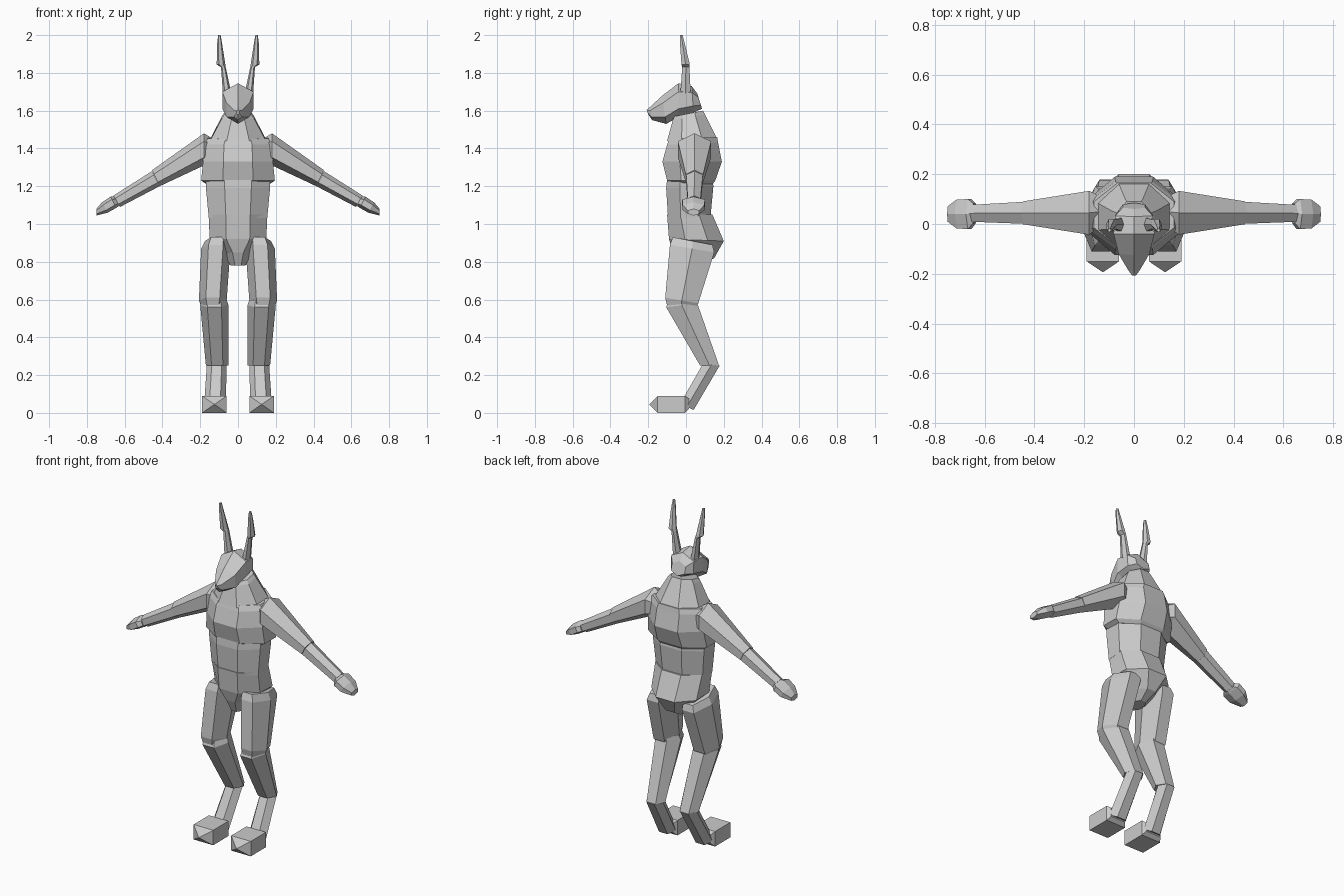
import bpy, bmesh
from math import cos, sin, pi
from mathutils import Vector


def loft(name, rings, sides, flat=True, mirror=False):
    """Skin a flat-shaded tube through rings of (end A, end B, half-width vector)."""
    bm = bmesh.new()
    angles = [2 * pi * (i + (0.5 if flat else 0)) / sides for i in range(sides)]
    ka = max(abs(cos(a)) for a in angles)
    kw = max(abs(sin(a)) for a in angles)
    loops = []
    for a, b, w in rings:
        a, b, w = Vector(a), Vector(b), Vector(w)
        mid, half = (a + b) / 2, (a - b) / 2
        loops.append([bm.verts.new(mid + half * cos(t) / ka + w * sin(t) / kw)
                      for t in angles])
    for lo, hi in zip(loops, loops[1:]):
        for i in range(sides):
            j = (i + 1) % sides
            bm.faces.new((lo[i], lo[j], hi[j], hi[i]))
    bm.faces.new(loops[0])
    bm.faces.new(loops[-1])
    bmesh.ops.recalc_face_normals(bm, faces=bm.faces)
    mesh = bpy.data.meshes.new(name)
    bm.to_mesh(mesh)
    bm.free()
    ob = bpy.data.objects.new(name, mesh)
    bpy.context.collection.objects.link(ob)
    if mirror:
        ob.modifiers.new("mirror", 'MIRROR').use_mirror_merge = False
    return ob


def side_rings(rows, cx=0):
    """Rows of (y, z, y, z, half width) seen from the side."""
    return [((cx, y0, z0), (cx, y1, z1), (w, 0, 0)) for y0, z0, y1, z1, w in rows]


def leg_rings(rows):
    """Rows of (y, z, y, z, inner x, outer x)."""
    return [((((i + o) / 2), y0, z0), ((i + o) / 2, y1, z1), ((o - i) / 2, 0, 0))
            for y0, z0, y1, z1, i, o in rows]


def arm_rings(rows):
    """Rows of (top x, top z, bottom x, bottom z, y centre, half depth)."""
    return [((x0, y, z0), (x1, y, z1), (0, w, 0)) for x0, z0, x1, z1, y, w in rows]


# Torso segments
loft("pelvis", side_rings([
    (-.10, 1.05, .14, 1.05, .155), (-.09, .92, .20, .91, .15),
    (-.07, .85, .15, .82, .07), (-.04, .78, .08, .78, .04)]), 8)
loft("waist", side_rings([
    (-.10, 1.24, .14, 1.24, .17), (-.105, 1.19, .145, 1.2, .17),
    (-.095, 1.03, .13, 1.04, .155)]), 8)
loft("chest", side_rings([
    (-.09, 1.45, .165, 1.46, .16), (-.10, 1.42, .17, 1.43, .18),
    (-.125, 1.33, .19, 1.33, .185), (-.10, 1.23, .155, 1.23, .195),
    (-.08, 1.22, .14, 1.21, .17)]), 8)
loft("neck", side_rings([
    (-.06, 1.57, .09, 1.60, .07), (-.07, 1.55, .10, 1.58, .085),
    (-.10, 1.44, .16, 1.46, .145)]), 8)

# Head, from the back of the skull to the snout tip
loft("head", side_rings([
    (.06, 1.69, .085, 1.61, .045), (.03, 1.73, .04, 1.59, .075),
    (-.04, 1.745, -.04, 1.565, .082), (-.125, 1.68, -.105, 1.53, .062),
    (-.19, 1.62, -.18, 1.55, .022), (-.208, 1.605, -.20, 1.58, .008)]), 6, flat=False)

# Ears
loft("ear", leg_rings([
    (-.03, 1.69, .025, 1.69, .035, .08), (-.02, 1.83, .018, 1.83, .065, .09),
    (-.024, 1.845, .02, 1.845, .067, .113), (-.033, 1.97, -.005, 1.95, .085, .11),
    (-.033, 2.0, -.018, 2.0, .092, .105)]), 6, mirror=True)

# Arms
loft("upper_arm", arm_rings([
    (.13, 1.45, .15, 1.32, .05, .06), (.18, 1.48, .18, 1.31, .045, .088),
    (.455, 1.285, .415, 1.2, .045, .046)]), 6, flat=False, mirror=True)
loft("forearm", arm_rings([
    (.455, 1.28, .415, 1.2, .045, .044), (.66, 1.15, .625, 1.09, .043, .034)]),
    6, flat=False, mirror=True)
loft("hand", arm_rings([
    (.652, 1.145, .63, 1.095, .043, .04), (.675, 1.145, .645, 1.085, .04, .06),
    (.72, 1.115, .69, 1.06, .04, .058), (.75, 1.08, .748, 1.045, .04, .03)]),
    6, flat=False, mirror=True)

# Legs
loft("thigh", leg_rings([
    (-.07, .93, .14, .89, .045, .175), (-.085, .89, .15, .85, .04, .195),
    (-.11, .61, .065, .58, .06, .207), (-.10, .57, .05, .56, .07, .195)]),
    6, mirror=True)
loft("shin", leg_rings([
    (-.09, .60, .06, .60, .06, .195), (-.105, .56, .06, .58, .05, .20),
    (.075, .25, .175, .25, .05, .17)]), 6, mirror=True)
loft("ankle", leg_rings([
    (.09, .26, .178, .25, .06, .165), (-.03, .05, .04, .015, .065, .18)]),
    6, mirror=True)
loft("foot", [((.125, y, z1), (.125, y, z0), (w, 0, 0)) for y, z0, z1, w in (
    (.015, .02, .075, .05), (-.005, 0, .09, .065), (-.15, 0, .09, .065),
    (-.192, .043, .047, .003))], 4, mirror=True)
